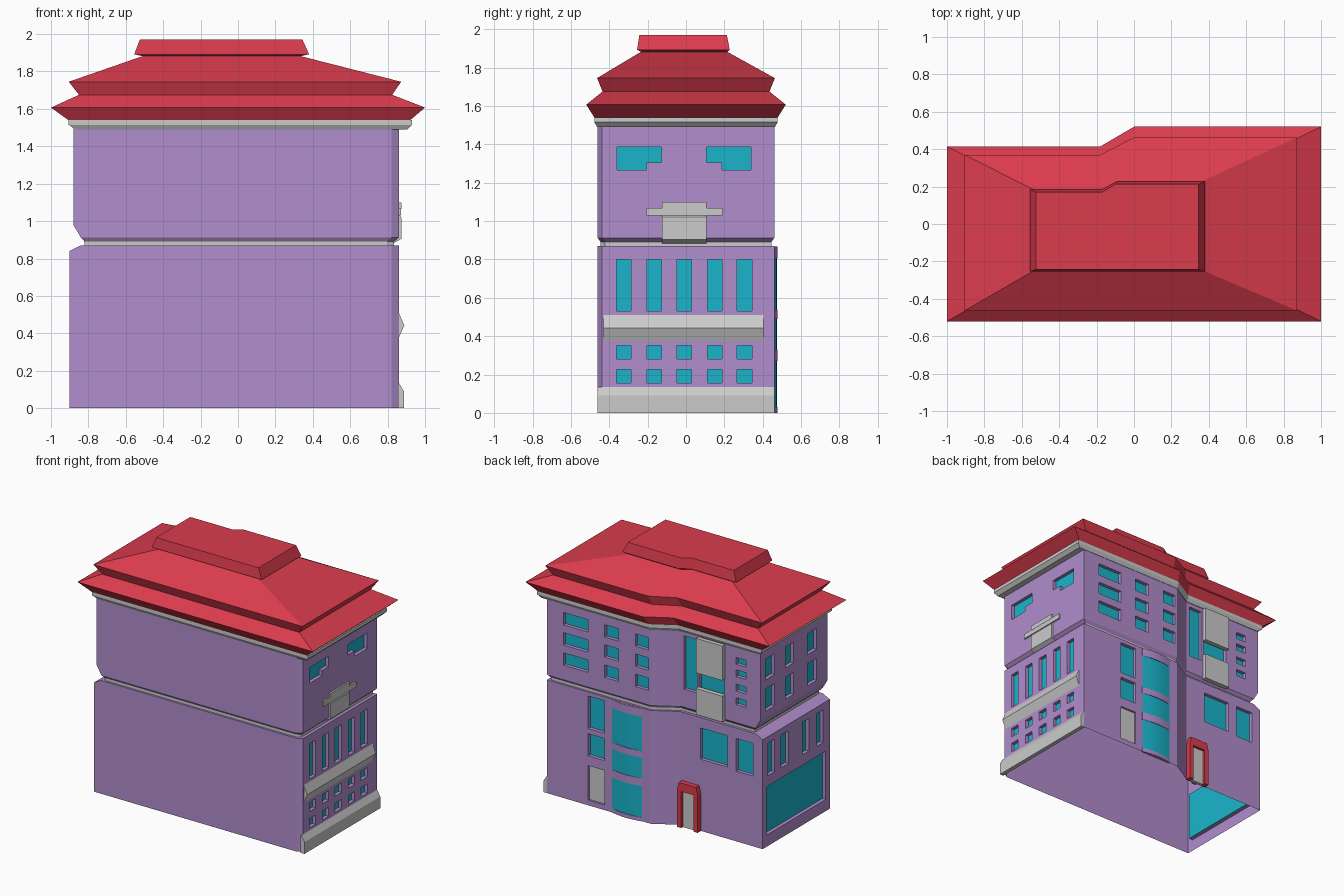
import bpy, bmesh, math

if "Cube" in bpy.data.objects:
    bpy.data.objects.remove(bpy.data.objects["Cube"])


def material(name, rgb):
    m = bpy.data.materials.new(name)
    m.diffuse_color = (*rgb, 1)
    m.use_nodes = True
    m.node_tree.nodes["Principled BSDF"].inputs["Base Color"].default_value = m.diffuse_color
    return m


PURPLE = material("lilac_wall", (0.44, 0.27, 0.61))
RED = material("red_roof", (0.71, 0.045, 0.075))
TEAL = material("teal_glass", (0.01, 0.46, 0.6))


def finish(bm, name, mat=None):
    bmesh.ops.recalc_face_normals(bm, faces=bm.faces)
    me = bpy.data.meshes.new(name)
    bm.to_mesh(me)
    bm.free()
    ob = bpy.data.objects.new(name, me)
    bpy.context.collection.objects.link(ob)
    if mat:
        me.materials.append(mat)
    return ob


def ring(z, x0, x1, y0, yl, yr, xa=-0.2, xb=-0.02, c=0.0):
    """Stepped outline: the back is nearer (yl) left of xa and further (yr) right of xb."""
    front = [(x1 - c * 1.8, y0), (x1, y0 + c)] if c else [(x1, y0)]
    return [(x, y, z) for x, y in [(x0, y0), *front, (x1, yr), (xb, yr), (xa, yl), (x0, yl)]]


def loft(name, rings, mat=None):
    bm = bmesh.new()
    rows = [[bm.verts.new(p) for p in r] for r in rings]
    n = len(rows[0])
    for a, b in zip(rows, rows[1:]):
        for i in range(n):
            bm.faces.new((a[i], a[(i + 1) % n], b[(i + 1) % n], b[i]))
    bm.faces.new(rows[0])
    bm.faces.new(rows[-1])
    return finish(bm, name, mat)


# Mappings from (outline a, outline b, depth) to space
WALL = {
    "right": lambda a, b, d: (0.86 - d, a, b),
    "left_low": lambda a, b, d: (-0.9 + d, a, b),
    "left_up": lambda a, b, d: (-0.88 + d, a, b),
    "back": lambda a, b, d: (a, 0.46 - d, b),
    "wing": lambda a, b, d: (a, 0.355 - d, b),
    "along_y": lambda a, b, d: (a, d, b),
    "along_z": lambda a, b, d: (a, b, d),
}


def rect(a0, a1, b0, b1):
    return [(a0, b0), (a1, b0), (a1, b1), (a0, b1)]


def add_prism(bm, wall, pts, d0, d1):
    f = WALL[wall]
    lo = [bm.verts.new(f(a, b, d0)) for a, b in pts]
    hi = [bm.verts.new(f(a, b, d1)) for a, b in pts]
    n = len(pts)
    bm.faces.new(lo)
    bm.faces.new(hi)
    for i in range(n):
        bm.faces.new((lo[i], lo[(i + 1) % n], hi[(i + 1) % n], hi[i]))


def prism(name, wall, pts, d0, d1, mat=None):
    bm = bmesh.new()
    add_prism(bm, wall, pts, d0, d1)
    return finish(bm, name, mat)


def cut_windows(body, holes, name, depth=0.03):
    """Recess every outline into the wall and fit a glass pane at the back of it."""
    cut, glass = bmesh.new(), bmesh.new()
    for wall, pts in holes:
        add_prism(cut, wall, pts, -0.05, depth)
        add_prism(glass, wall, pts, depth - 0.003, depth + 0.003)
    cutter = finish(cut, name + "_cutter", PURPLE)
    cutter.hide_render = True
    finish(glass, name, TEAL)
    mod = body.modifiers.new("recesses", "BOOLEAN")
    mod.operation, mod.solver, mod.object = "DIFFERENCE", "EXACT", cutter
    bpy.context.view_layer.objects.active = body
    bpy.ops.object.modifier_apply(modifier=mod.name)
    bpy.data.objects.remove(cutter)


# Main storeys and the groove between them
wall = dict(y0=-0.46, yl=0.355, yr=0.46, c=0.022)
lower = loft("lower_storeys", [ring(0, -0.9, 0.86, **wall), ring(0.84, -0.9, 0.86, **wall),
                               ring(0.87, -0.84, 0.86, **wall)], PURPLE)
inset = dict(y0=-0.445, yl=0.335, yr=0.445, c=0.022)
upper = loft("upper_storeys", [ring(0.89, -0.82, 0.835, **inset), ring(0.912, -0.84, 0.86, **wall),
                               ring(0.98, -0.88, 0.86, **wall), ring(1.495, -0.88, 0.86, **wall)], PURPLE)
loft("groove_band", [ring(0.865, -0.82, 0.835, **inset), ring(0.895, -0.82, 0.835, **inset)])

# Lower windows
low = []
for y in (-0.325, -0.165, -0.01, 0.15, 0.305):
    for z0, z1 in ((0.155, 0.225), (0.28, 0.35), (0.53, 0.80)):
        low.append(("right", rect(y - 0.038, y + 0.038, z0, z1)))
for y0, y1 in ((0.21, 0.29), (0.04, 0.13), (-0.205, -0.13), (-0.38, -0.3)):
    low.append(("left_low", rect(y0, y1, 0.54, 0.79)))
low.append(("left_low", rect(-0.41, 0.31, 0.09, 0.46)))
low += [("wing", rect(-0.60, -0.37, 0.55, 0.79)), ("wing", rect(-0.82, -0.675, 0.54, 0.79))]
low += [("back", rect(0.37, 0.51, z0, z1)) for z0, z1 in ((0.59, 0.84), (0.38, 0.55), (0.04, 0.305))]
cut_windows(lower, low, "lower_windows")

# Upper windows
up = []
for s, o in ((-1, -0.01), (1, -0.01)):
    out = [(0.35, 1.265), (0.35, 1.385), (0.118, 1.385), (0.118, 1.305), (0.197, 1.305), (0.197, 1.265)]
    up.append(("right", [(s * a + o, b) for a, b in out]))
for x0, x1 in ((0.51, 0.72), (0.25, 0.37), (-0.005, 0.107)):
    for z in (1.02, 1.175, 1.33):
        up.append(("back", rect(x0, x1, z, z + 0.095)))
for z in (1.05, 1.155, 1.265, 1.36):
    up.append(("wing", rect(-0.76, -0.675, z, z + 0.052)))
up.append(("wing", rect(-0.34, -0.23, 1.05, 1.46)))
up.append(("wing", rect(-0.575, -0.36, 1.05, 1.25)))
for y0, y1 in ((0.18, 0.29), (-0.05, 0.05), (-0.33, -0.22)):
    for z0, z1 in ((1.03, 1.2), (1.27, 1.43)):
        up.append(("left_up", rect(y0, y1, z0, z1)))
cut_windows(upper, up, "upper_windows")

# The shell is open underneath
bm = bmesh.new()
bm.from_mesh(lower.data)
under = [f for f in bm.faces if all(v.co.z < 1e-4 for v in f.verts)]
bmesh.ops.delete(bm, geom=under, context="FACES")
bm.to_mesh(lower.data)
bm.free()

# Right side plinth, ledge and balcony
prism("plinth", "along_y", [(0.855, 0), (0.887, 0), (0.887, 0.09), (0.86, 0.135), (0.855, 0.135)], -0.46, 0.46)
prism("ledge", "along_y", [(0.855, 0.375), (0.86, 0.375), (0.889, 0.443), (0.86, 0.51), (0.855, 0.51)], -0.43, 0.405)
prism("balcony", "along_y", [(0.83, 0.88), (0.873, 0.905), (0.873, 1.02), (0.866, 1.03), (0.866, 1.06),
                             (0.873, 1.065), (0.873, 1.10), (0.83, 1.10)], -0.125, 0.108)
prism("balcony_rail", "right", rect(-0.205, 0.19, 1.03, 1.068), -0.012, 0.01)

# Back door, red porch and wing balcony
prism("back_door", "back", rect(0.37, 0.51, 0.04, 0.305), 0.015, 0.035)
porch = [(-0.375, 0), (-0.375, 0.29), (-0.36, 0.345), (-0.215, 0.345), (-0.2, 0.29), (-0.2, 0),
         (-0.235, 0), (-0.235, 0.28), (-0.34, 0.28), (-0.34, 0)]
prism("porch_frame", "wing", porch, -0.04, 0.005, RED)
prism("porch_door", "wing", rect(-0.34, -0.235, 0, 0.28), -0.02, 0.005)
prism("wing_balcony_top", "wing", rect(-0.58, -0.355, 1.22, 1.485), -0.03, 0.005)
prism("wing_balcony_base", "wing", rect(-0.58, -0.355, 0.9, 1.1), -0.03, 0.005)


# Bowed bay on the back
def bow(bulge, half):
    n = 8
    arc = [(0.178 + half * (2 * i / n - 1), 0.462 + bulge * math.sin(math.pi * i / n)) for i in range(n + 1)]
    return [(0.178 - half, 0.45)] + arc + [(0.178 + half, 0.45)]


for z0, z1 in ((0, 0.03), (0.27, 0.33), (0.49, 0.54), (0.805, 0.868)):
    prism("bay_spandrel", "along_z", bow(0.016, 0.13), z0, z1, PURPLE)
for z0, z1 in ((0.03, 0.27), (0.33, 0.49), (0.54, 0.805)):
    prism("bay_glass", "along_z", bow(0.011, 0.127), z0, z1, TEAL)

# Cornice and tiered roof
loft("cornice", [ring(1.49, -0.87, 0.905, -0.463, 0.36, 0.463), ring(1.515, -0.905, 0.93, -0.478, 0.375, 0.478),
                 ring(1.54, -0.905, 0.93, -0.478, 0.375, 0.478)])
loft("roof", [ring(1.535, -0.90, 0.915, -0.475, 0.37, 0.475),
              ring(1.607, -1, 1, -0.52, 0.415, 0.52, -0.18, 0),
              ring(1.675, -0.85, 0.825, -0.435, 0.34, 0.435),
              ring(1.745, -0.905, 0.872, -0.463, 0.37, 0.463, -0.18, 0),
              ring(1.882, -0.51, 0.335, -0.235, 0.17, 0.215, -0.17, -0.1),
              ring(1.892, -0.555, 0.38, -0.255, 0.185, 0.228, -0.17, -0.09),
              ring(1.97, -0.525, 0.345, -0.243, 0.17, 0.213, -0.17, -0.1)], RED)
